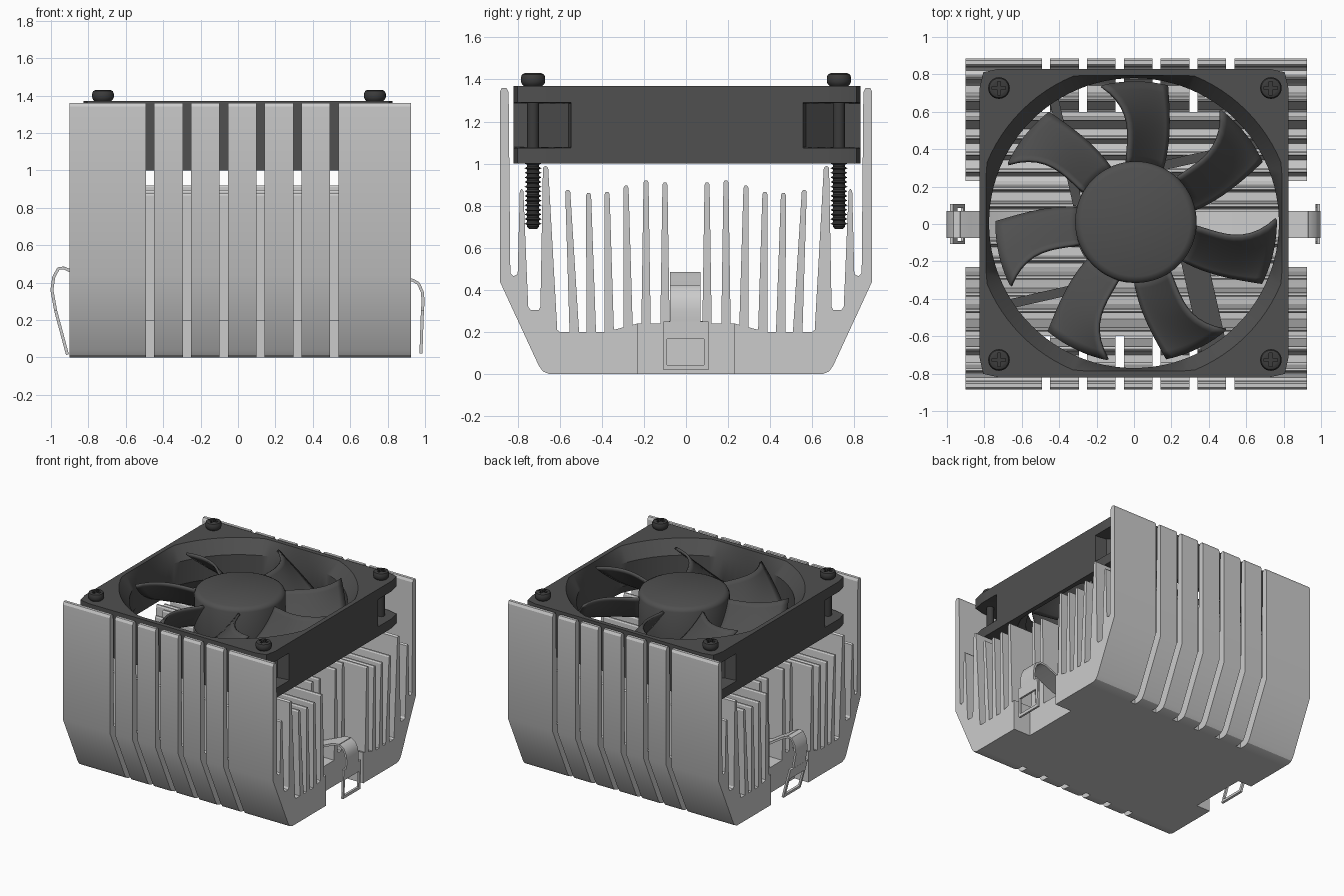
import bpy, bmesh
from math import sin, cos, pi, radians, hypot
from mathutils import Matrix, Vector

if "Cube" in bpy.data.objects:
    bpy.data.objects.remove(bpy.data.objects["Cube"])


def material(name, value, rough):
    m = bpy.data.materials.new(name)
    m.use_nodes = True
    m.diffuse_color = (value, value, value, 1)
    node = m.node_tree.nodes["Principled BSDF"]
    node.inputs["Base Color"].default_value = (value, value, value, 1)
    node.inputs["Roughness"].default_value = rough
    return m


ALU = material("light aluminium", 0.6, 0.5)
PLASTIC = material("dark grey plastic", 0.08, 0.6)
STEEL = material("black steel", 0.045, 0.5)


def finish(name, bm, mat, smooth=None):
    bmesh.ops.recalc_face_normals(bm, faces=bm.faces)
    mesh = bpy.data.meshes.new(name)
    bm.to_mesh(mesh)
    bm.free()
    ob = bpy.data.objects.new(name, mesh)
    bpy.context.collection.objects.link(ob)
    mesh.materials.append(mat)
    if smooth:
        bpy.ops.object.select_all(action="DESELECT")
        ob.select_set(True)
        bpy.context.view_layer.objects.active = ob
        bpy.ops.object.shade_smooth_by_angle(angle=radians(smooth))
    return ob


def prism_x(bm, profile, x0, x1):
    """Extrude a (y, z) profile along x."""
    a, b = ([bm.verts.new((x, y, z)) for y, z in profile] for x in (x0, x1))
    bm.faces.new(a)
    bm.faces.new(b)
    for i in range(len(a)):
        j = (i + 1) % len(a)
        bm.faces.new((a[i], a[j], b[j], b[i]))


def skin(bm, rings, closed=False, caps=False):
    """Join rings of equal vertex count."""
    loops = [[bm.verts.new(p) for p in ring] for ring in rings]
    pairs = list(zip(loops, loops[1:])) + ([(loops[-1], loops[0])] if closed else [])
    for a, b in pairs:
        for i in range(len(a)):
            j = (i + 1) % len(a)
            bm.faces.new((a[i], a[j], b[j], b[i]))
    if caps:
        bm.faces.new(loops[0])
        bm.faces.new(loops[-1])


def lathe(bm, profile, n, cx=0, cy=0):
    skin(bm, [[(cx + r * cos(2 * pi * i / n), cy + r * sin(2 * pi * i / n), z)
               for i in range(n)] for r, z in profile], caps=True)


def ribbon(bm, path, y0, y1, t=0.016):
    """Bent sheet strip following an (x, z) path."""
    rings = []
    for i, (x, z) in enumerate(path):
        p, q = path[max(i - 1, 0)], path[min(i + 1, len(path) - 1)]
        d = Vector((q[0] - p[0], q[1] - p[1])).normalized() * t / 2
        n = Vector((-d.y, d.x))
        rings.append([(x + n.x, y0, z + n.y), (x + n.x, y1, z + n.y),
                      (x - n.x, y1, z - n.y), (x - n.x, y0, z - n.y)])
    skin(bm, rings, caps=True)


# Heatsink: solid base, thin inner fins, notched centre, slotted outer walls
X0, X1, NOTCH = -0.90, 0.925, 0.78
bm = bmesh.new()
prism_x(bm, [(-.23, 0), (.23, 0), (.23, .24), (.08, .24), (.08, .2),
             (-.08, .2), (-.08, .24), (-.23, .24)], -NOTCH, NOTCH)
inner_fins = [(.10, .10, .91), (.19, .19, .92), (.275, .285, .895),
              (.365, .375, .865), (.45, .463, .86), (.53, .562, .875)]
outer = [(.6, 0), (.65, 0), (.68, .012), (.70, .04), (.885, .44), (.885, 1.34),
         (.875, 1.36), (.853, 1.36), (.843, 1.34), (.835, .48), (.82, .465),
         (.80, .475), (.79, .87), (.782, .88), (.773, .87), (.75, .32), (.74, .305),
         (.70, .305), (.692, .32), (.68, .98), (.668, .99), (.655, .98),
         (.612, .21), (.6, .2)]
slots = [-0.47 + 0.197 * i for i in range(6)]
starts = [X0] + [s + 0.022 for s in slots]
ends = [s - 0.022 for s in slots] + [X1]
for s in (-1, 1):
    prism_x(bm, [(s * .23, 0), (s * .6, 0), (s * .6, .2), (s * .38, .2), (s * .23, .24)], X0, X1)
    for yb, yt, top in inner_fins:
        fin = [(yb - .023, .18), (yb + .023, .18), (yt + .012, top - .01),
               (yt + .006, top), (yt - .006, top), (yt - .012, top - .01)]
        lo, hi = (-NOTCH, NOTCH) if yt < 0.23 else (X0, X1)
        prism_x(bm, [(s * y, z) for y, z in fin], lo, hi)
    for lo, hi in zip(starts, ends):
        prism_x(bm, [(s * y, z) for y, z in outer], lo, hi)
finish("heatsink", bm, ALU, 25)

# Retaining clip: strip in the centre channel with a hooked window at each end
bm = bmesh.new()
strip = [(-.93, .478), (-.88, .455), (-.7, .34), (-.35, .25), (0, .23),
         (.35, .25), (.7, .33), (.88, .41), (.93, .415)]
ribbon(bm, strip, -.075, .07)
left_end = [(.93, .415), (.965, .395), (.985, .35), (.99, .30), (.986, .25)]
right_end = [(-.93, .478), (-.96, .475), (-.985, .43), (-.995, .36), (-.975, .25)]
for arm, foot in ((left_end, (.978, .02)), (right_end, (-.912, .015))):
    ribbon(bm, arm, -.075, .07)
    top = Vector(arm[-1])
    a, b = top.lerp(Vector(foot), .36), top.lerp(Vector(foot), .9)
    ribbon(bm, [top, a], -.107, .107)
    ribbon(bm, [a, b], -.107, -.09)
    ribbon(bm, [a, b], .085, .107)
    ribbon(bm, [b, Vector(foot)], -.107, .107)
finish("retaining_clip", bm, ALU, 40)

# Fan frame: two square flanges, cut-back corners between them, flared duct
H, N, CY = 0.825, 96, 0.005


def ring(radius, z):
    out = []
    for i in range(N):
        c, s = cos(2 * pi * i / N), sin(2 * pi * i / N)
        r = radius(abs(c), abs(s))
        out.append((r * c, r * s + CY, z))
    return out


def square(c, s):
    return min(H / max(c, s), 1.14)


def waist(c, s):
    edge = H / max(c, s)
    return edge if edge * min(c, s) < 0.6 else min(edge, 1.3 / (c + s))


def flare(c, s):
    return min(0.85, 0.79 / max(c, s))


def duct(c, s):
    return 0.775


bm = bmesh.new()
skin(bm, [ring(f, z) for f, z in (
    (square, 1.0), (square, 1.075), (waist, 1.08), (waist, 1.285), (square, 1.29),
    (square, 1.37), (flare, 1.37), (duct, 1.27), (duct, 1.09), (flare, 1.0))], closed=True)
finish("fan_frame", bm, PLASTIC, 30)

# Motor mount with four slanted struts, one of them wide for the cable
bm = bmesh.new()
lathe(bm, [(.32, 1.0), (.32, 1.05)], 48, 0, CY)
for k in range(4):
    w = 0.07 if k == 3 else 0.025
    turn = Matrix.Rotation(k * pi / 2, 4, "Z")
    a, b = Vector((.1, .3, 0)), Vector((.72, .44, 0))
    side = Vector((b.y - a.y, a.x - b.x, 0)).normalized() * w
    corners = [turn @ p for p in (a + side, b + side, b - side, a - side)]
    skin(bm, [[(p.x, p.y, z) for p in corners] for z in (1.005, 1.045)], caps=True)
finish("motor_mount", bm, PLASTIC, 30)

# Fan hub
HX, HY = 0.01, 0.01
bm = bmesh.new()
lathe(bm, [(.31, 1.06), (.325, 1.07), (.325, 1.33), (.315, 1.35), (.29, 1.362)], 64, HX, HY)
finish("fan_hub", bm, PLASTIC, 40)

# Seven swept blades, twisted and cambered
bm = bmesh.new()
ROWS, COLS = 10, 10
for k in range(7):
    grid = []
    for i in range(ROWS + 1):
        u = i / ROWS
        r = 0.31 + 0.44 * u
        lead = 99 - 6 * sin(pi * u * .9) + 7 * u * u
        trail = 63 + 9 * sin(pi * u / 2) + 5 * u * u
        row = []
        for j in range(COLS + 1):
            v = j / COLS
            ang = radians(trail + (lead - trail) * v + k * 360 / 7)
            z = 1.09 + 0.23 * v ** 1.25 + 0.02 * u * v
            row.append(bm.verts.new((HX + r * cos(ang), HY + r * sin(ang), z)))
        grid.append(row)
    for i in range(ROWS):
        for j in range(COLS):
            bm.faces.new((grid[i][j], grid[i + 1][j], grid[i + 1][j + 1], grid[i][j + 1]))
blades = finish("fan_blades", bm, PLASTIC, 50)
thick = blades.modifiers.new("thickness", "SOLIDIFY")
thick.thickness = 0.018
thick.offset = 0

# Corner screws: threaded shaft, rounded head, cross recess
cut = bmesh.new()
shafts = bmesh.new()
heads = bmesh.new()
thread = [(.02, .69)]
for i in range(15):
    z = 0.70 + i * 0.022
    thread += [(.028, z), (.028, z + .008), (.04, z + .014)]
thread += [(.028, 1.03), (.028, 1.385)]
for sx in (-1, 1):
    for sy in (-1, 1):
        cx, cy = sx * 0.727 + 0.005, sy * 0.727
        lathe(shafts, thread, 20, cx, cy)
        lathe(heads, [(.045, 1.37), (.053, 1.378), (.058, 1.39), (.058, 1.41),
                      (.052, 1.424), (.04, 1.43)], 28, cx, cy)
        cross = []
        for k in range(4):
            c, s = (1, 0, -1, 0)[k], (0, 1, 0, -1)[k]
            for px, py in ((.036, -.009), (.036, .009), (.009, .009)):
                cross.append((cx + px * c - py * s, cy + px * s + py * c))
        skin(cut, [[(x, y, z) for x, y in cross] for z in (1.405, 1.46)], caps=True)
finish("screw_shafts", shafts, STEEL, 30)
screw_heads = finish("screw_heads", heads, STEEL, 40)
cutter = finish("cross_recess_cutter", cut, STEEL)
cutter.hide_render = True
cutter.hide_set(True)
recess = screw_heads.modifiers.new("cross recess", "BOOLEAN")
recess.operation = "DIFFERENCE"
recess.solver = "EXACT"
recess.object = cutter
